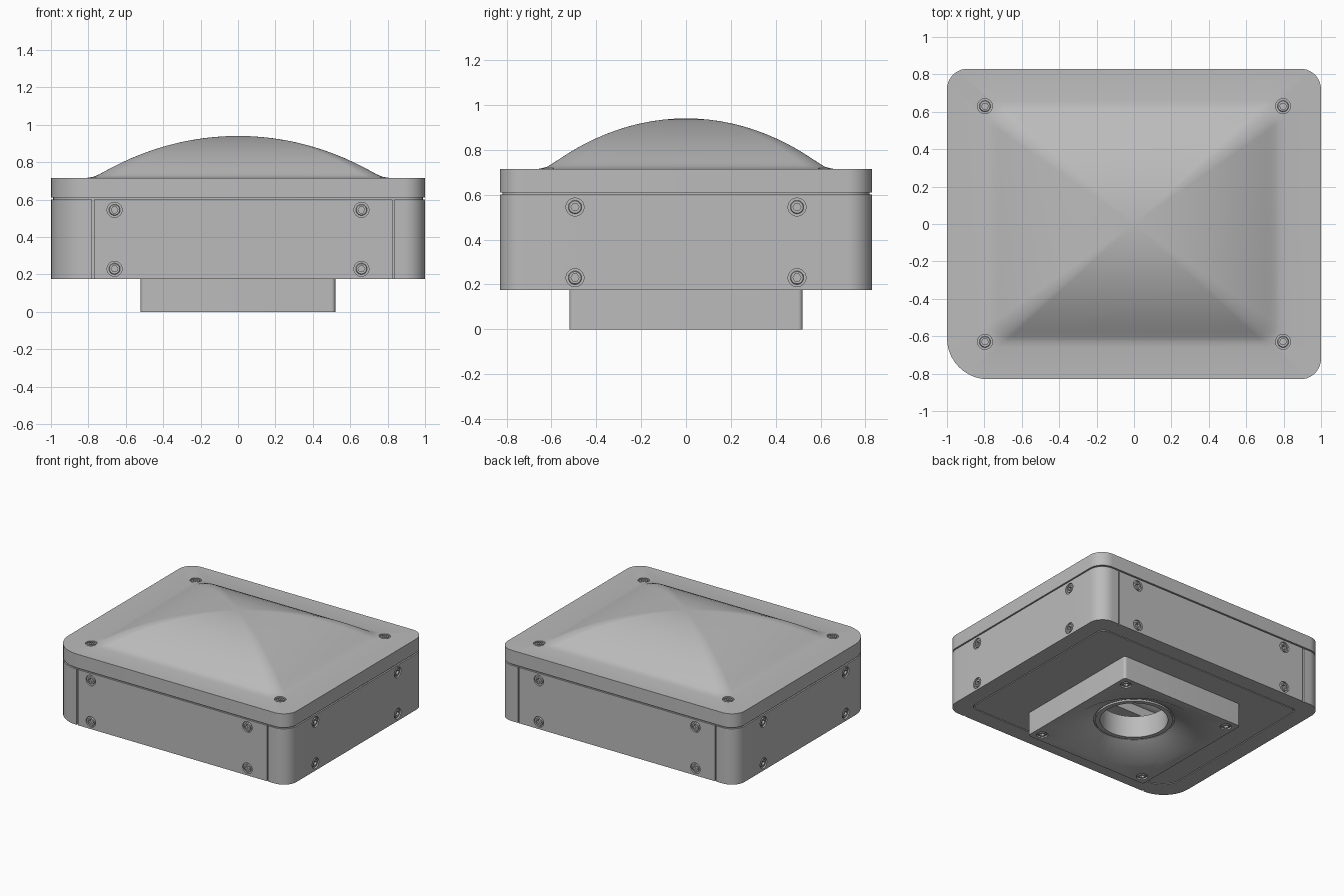
import bpy, bmesh, math
from mathutils import Vector, Matrix

cube = bpy.data.objects.get("Cube")
if cube:
    bpy.data.objects.remove(cube, do_unlink=True)

grey = bpy.data.materials.new("plain grey")
grey.use_nodes = True
grey.diffuse_color = (0.5, 0.5, 0.5, 1)
grey.node_tree.nodes["Principled BSDF"].inputs["Base Color"].default_value = (0.5, 0.5, 0.5, 1)

SEG = 10
HX, HY = 1.0, 0.83
SMALL, BIG = 0.11, 0.22


def outline(hx, hy, r, z, big=None):
    """Rounded rectangle; the front corner at -x may have its own radius."""
    pts = []
    for i, (sx, sy) in enumerate([(1, 1), (-1, 1), (-1, -1), (1, -1)]):
        cr = big if (big and i == 2) else r
        for k in range(SEG + 1):
            a = math.pi / 2 * (i + k / SEG)
            pts.append(Vector((sx * (hx - cr) + cr * math.cos(a),
                               sy * (hy - cr) + cr * math.sin(a), z)))
    return pts


def disc(r, z):
    return outline(r, r, r, z)


def hexagon(r, z):
    step = math.pi / 3
    pts = []
    for p in disc(1, 0):
        a = math.atan2(p.y, p.x)
        d = r * math.cos(step / 2) / math.cos((a % step) - step / 2)
        pts.append(Vector((d * math.cos(a), d * math.sin(a), z)))
    return pts


def loft(bm, loops, closed=True, place=Matrix()):
    """Skin matching loops; closed joins last to first, otherwise ends are capped."""
    rings = [[bm.verts.new(place @ p) for p in loop] for loop in loops]
    pairs = list(zip(rings, rings[1:]))
    if closed:
        pairs.append((rings[-1], rings[0]))
    else:
        bm.faces.new(rings[0])
        bm.faces.new(rings[-1])
    n = len(rings[0])
    for a, b in pairs:
        for i in range(n):
            j = (i + 1) % n
            bm.faces.new((a[i], a[j], b[j], b[i]))


def finish(name, bm):
    bmesh.ops.remove_doubles(bm, verts=bm.verts[:], dist=0.00002)
    bmesh.ops.recalc_face_normals(bm, faces=bm.faces[:])
    mesh = bpy.data.meshes.new(name)
    bm.to_mesh(mesh)
    bm.free()
    ob = bpy.data.objects.new(name, mesh)
    bpy.context.collection.objects.link(ob)
    mesh.materials.append(grey)
    return ob


def part(name, loops, closed=True):
    bm = bmesh.new()
    loft(bm, loops, closed)
    return finish(name, bm)


def shell(inset, z):
    return outline(HX - inset, HY - inset, SMALL - inset * 0.5, z, BIG - inset * 0.5)


# Side walls
body = part("body_walls", [shell(0, 0.175), shell(0, 0.6), shell(0.12, 0.6), shell(0.12, 0.175)])

# Sealing strip inside the gap under the lid
gasket = part("lid_gasket", [shell(0.012, 0.595), shell(0.012, 0.615),
                             shell(0.1, 0.615), shell(0.1, 0.595)])


# Lid with pillow-shaped top, hollow underneath
def dome_height(t):
    d = 0.225 - (1.5 - math.sqrt(2.25 - 0.66 * t * t))
    return 0.715 + (d + math.sqrt(d * d + 0.0003)) / 2


def dome_loop(t, z):
    return outline(0.79 * t, 0.64 * t, 0.09 * t, z)


steps = [1, 0.98, 0.96, 0.93, 0.9, 0.86] + [0.8 - 0.08 * i for i in range(10)] + [0]
lid = part("lid", [shell(0, 0.61), shell(0, 0.715), dome_loop(1.03, 0.715)]
           + [dome_loop(t, dome_height(t)) for t in steps]
           + [dome_loop(t * 0.97, dome_height(t) - 0.04) for t in reversed(steps)]
           + [dome_loop(0.97, 0.61)])

# Floor plate, square foot and dished opening
base = part("base_and_foot", [
    disc(0.235, 0.25), shell(0.1, 0.25), shell(0.1, 0.195),
    shell(0.128, 0.195), shell(0.128, 0.175),
    outline(0.52, 0.52, 0.02, 0.175), outline(0.52, 0.52, 0.02, 0),
    disc(0.45, 0), disc(0.28, 0.09), disc(0.28, 0.1), disc(0.268, 0.1),
    disc(0.268, 0.085), disc(0.235, 0.085)])


# Screws: (position, outward direction) for each part
def grid(us, vs, make, normal):
    return [(Vector(make(u, v)), Vector(normal)) for u in us for v in vs]


PM = (-1, 1)
rows = (0.23, 0.545)
wall_screws = []
for s in PM:
    wall_screws += grid((-0.66, 0.66), rows, lambda u, v: (u, s * HY, v), (0, s, 0))
    wall_screws += grid((-0.495, 0.495), rows, lambda u, v: (s * HX, u, v), (s, 0, 0))
lid_screws = grid(PM, PM, lambda u, v: (0.797 * u, 0.63 * v, 0.717), (0, 0, 1))
foot_screws = grid(PM, PM, lambda u, v: (0.45 * u, 0.45 * v, 0), (0, 0, -1))


def frame(pos, normal):
    return Matrix.Translation(pos) @ normal.to_track_quat('Z', 'Y').to_matrix().to_4x4()


def cut(ob, screws, slots=()):
    bm = bmesh.new()
    for pos, normal in screws:
        loft(bm, [disc(0.04, -0.04), disc(0.04, 0.05)], False, frame(pos, normal))
    for x, y in slots:
        size = Matrix.Diagonal((0.01, 0.03, 1, 1))
        bmesh.ops.create_cube(bm, size=1, matrix=Matrix.Translation((x, y, 0.4)) @ size)
    cutter = finish("cutter", bm)
    cutter.hide_render = True
    mod = ob.modifiers.new("recesses", 'BOOLEAN')
    mod.operation = 'DIFFERENCE'
    mod.solver = 'EXACT'
    mod.object = cutter
    bpy.context.view_layer.objects.active = ob
    bpy.ops.object.modifier_apply(modifier=mod.name)
    bpy.data.objects.remove(cutter, do_unlink=True)


# Screw recesses, and panel seams on the front and back
cut(body, wall_screws, [(-0.775, -HY), (0.83, -HY), (-0.83, HY), (0.83, HY)])
cut(lid, lid_screws)
cut(base, foot_screws)


# Socket-head screws seated in the recesses
def screw_set(name, screws):
    bm = bmesh.new()
    for pos, normal in screws:
        loft(bm, [disc(0.041, -0.041), disc(0.041, -0.012), disc(0.03, -0.012),
                  disc(0.027, -0.002), hexagon(0.018, -0.002), hexagon(0.018, -0.02)],
             False, frame(pos, normal))
    return finish(name, bm)


heads = [screw_set("wall_screws", wall_screws), screw_set("lid_screws", lid_screws),
         screw_set("foot_screws", foot_screws)]

# Smooth rounded surfaces, keep hard edges
for ob in bpy.context.view_layer.objects:
    ob.select_set(False)
for ob in [body, gasket, lid, base] + heads:
    ob.select_set(True)
bpy.context.view_layer.objects.active = body
bpy.ops.object.shade_smooth_by_angle(angle=math.radians(30))
